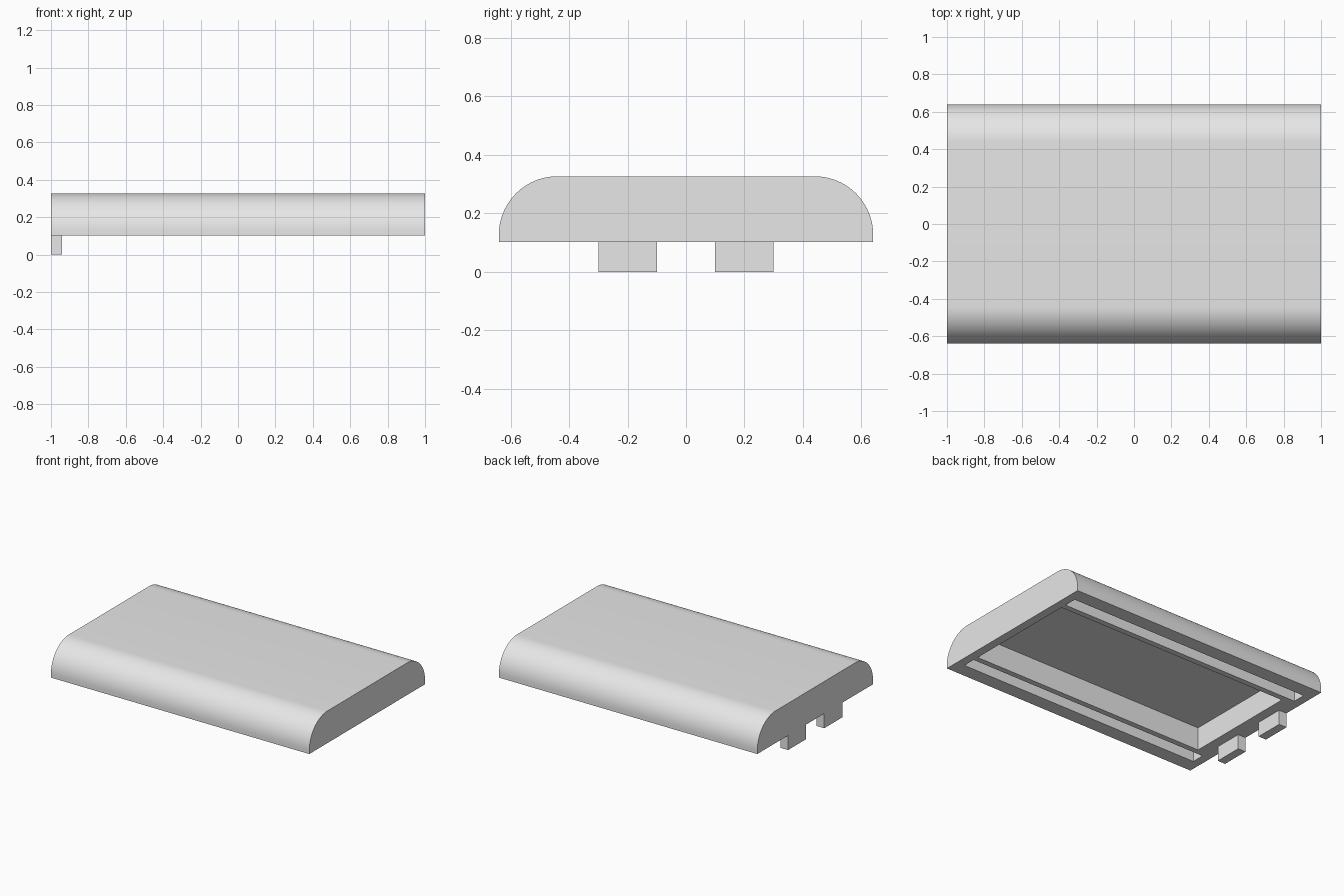
import bpy
import bmesh
import math
from mathutils import Vector

if "Cube" in bpy.data.objects:
    bpy.data.objects.remove(bpy.data.objects["Cube"], do_unlink=True)

HALF_X, HALF_Y = 1.0, 0.64
BASE, TOP, RADIUS = 0.102, 0.327, 0.2
CAVITY_TOP = BASE + 0.16

grey = bpy.data.materials.new("light_grey")
grey.use_nodes = True
grey.diffuse_color = (0.8, 0.8, 0.8, 1)
grey.node_tree.nodes["Principled BSDF"].inputs["Base Color"].default_value = (0.8, 0.8, 0.8, 1)


def add_object(name, bm):
    bmesh.ops.recalc_face_normals(bm, faces=bm.faces)
    mesh = bpy.data.meshes.new(name)
    bm.to_mesh(mesh)
    bm.free()
    mesh.materials.append(grey)
    obj = bpy.data.objects.new(name, mesh)
    bpy.context.collection.objects.link(obj)
    return obj


def box(name, low, high):
    low, high = Vector(low), Vector(high)
    bm = bmesh.new()
    bmesh.ops.create_cube(bm, size=1)
    bmesh.ops.scale(bm, vec=high - low, verts=bm.verts)
    bmesh.ops.translate(bm, vec=(low + high) / 2, verts=bm.verts)
    return add_object(name, bm)


def activate(obj):
    bpy.ops.object.select_all(action='DESELECT')
    obj.select_set(True)
    bpy.context.view_layer.objects.active = obj


# Cover: rounded cross-section extruded along x
STEPS = 20
arc = [(HALF_Y - RADIUS + RADIUS * math.cos(a), TOP - RADIUS + RADIUS * math.sin(a))
       for a in (math.pi / 2 * i / STEPS for i in range(STEPS + 1))]
half = [(HALF_Y, BASE)] + arc
profile = half + [(-y, z) for y, z in reversed(half)]
bm = bmesh.new()
end = bm.faces.new([bm.verts.new((-HALF_X, y, z)) for y, z in profile])
extruded = bmesh.ops.extrude_face_region(bm, geom=[end], use_keep_orig=True)
moved = [v for v in extruded["geom"] if isinstance(v, bmesh.types.BMVert)]
bmesh.ops.translate(bm, vec=(2 * HALF_X, 0, 0), verts=moved)
cover = add_object("cover", bm)

# Underside: wide central recess and a narrow slot along each side
cutters = [box("recess_cutter", (-0.87, -0.41, 0), (0.94, 0.41, CAVITY_TOP))]
for side in (-1, 1):
    y = side * 0.495
    cutters.append(box("slot_cutter", (-0.94, y - 0.045, 0), (0.94, y + 0.045, CAVITY_TOP)))

activate(cover)
for cutter in cutters:
    cutter.hide_render = True
    cut = cover.modifiers.new("cavity", 'BOOLEAN')
    cut.operation = 'DIFFERENCE'
    cut.solver = 'EXACT'
    cut.object = cutter
    bpy.ops.object.modifier_apply(modifier=cut.name)
    bpy.data.objects.remove(cutter, do_unlink=True)
bpy.ops.object.shade_smooth_by_angle(angle=math.radians(30))

# Pair of locking tabs under one end
for side, name in ((-1, "front_tab"), (1, "back_tab")):
    y = side * 0.2
    box(name, (-HALF_X, y - 0.1, 0), (-0.94, y + 0.1, BASE))
